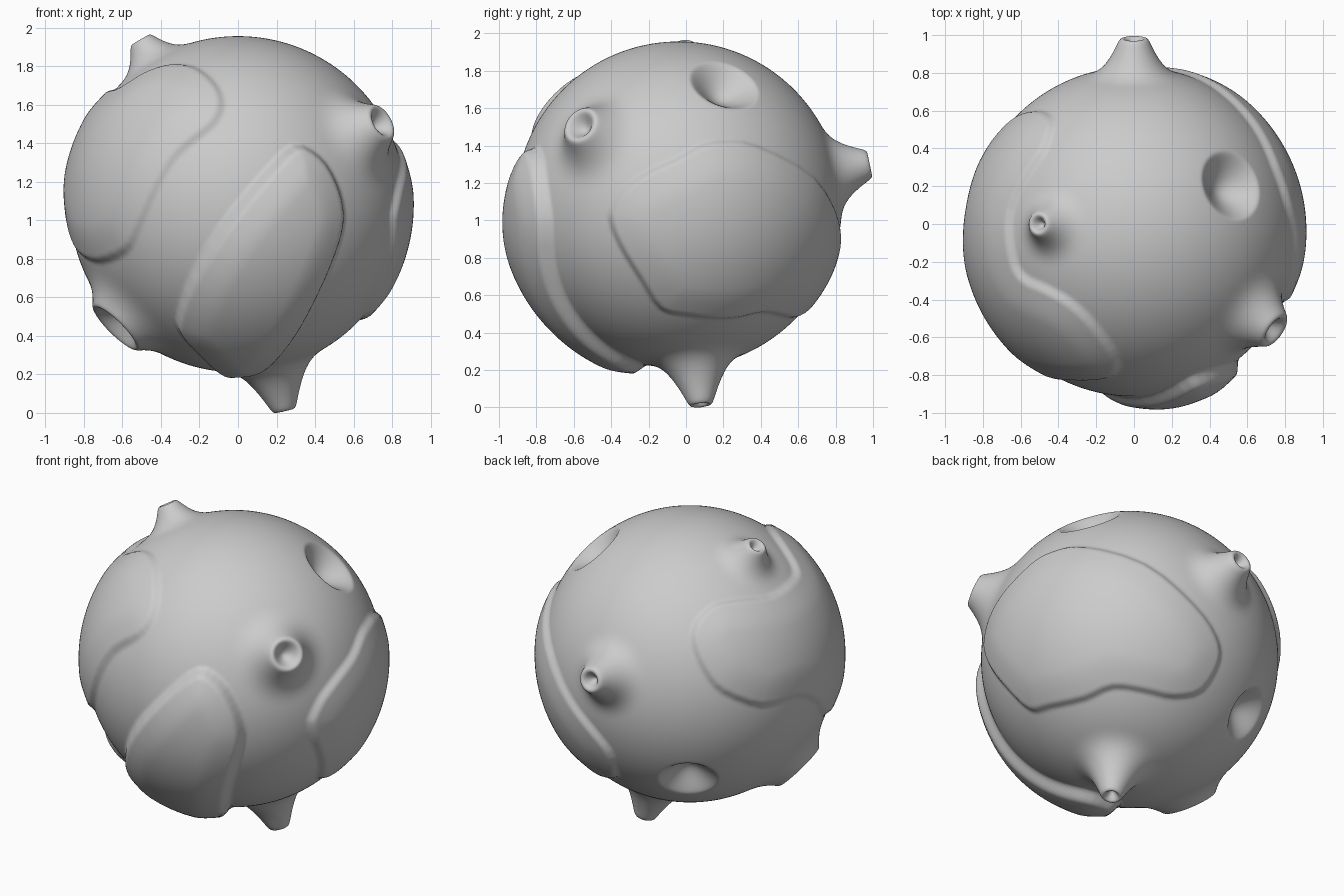
import bpy, bmesh, math
from mathutils import Vector

if "Cube" in bpy.data.objects:
    bpy.data.objects.remove(bpy.data.objects["Cube"])

R = 0.873
CENTRE = Vector((0, -0.04, 1.087))


def view_basis(az, el):
    """Right, up and toward-viewer axes; az is degrees round from the front."""
    a, e = math.radians(az), math.radians(el)
    p = Vector((math.sin(a), -math.cos(a), 0))
    z = Vector((0, 0, 1))
    return z.cross(p), z * math.cos(e) - p * math.sin(e), p * math.cos(e) + z * math.sin(e)


def on_sphere(az, el, pts):
    """Lift flat points seen from one direction onto the ball."""
    r, u, d = view_basis(az, el)
    return [(r * a + u * b + d * math.sqrt(max(R * R - a * a - b * b, 0))).normalized()
            for a, b in pts]


def smoothstep(t):
    t = min(max(t, 0), 1)
    return t * t * (3 - 2 * t)


def round_loop(pts, n=3):
    """Closed smooth curve through the given points."""
    out, m = [], len(pts)
    for i in range(m):
        a, b, c, d = (Vector(pts[(i + k) % m]) for k in (-1, 0, 1, 2))
        for j in range(n):
            t = j / n
            out.append((b * 2 + (c - a) * t + (a * 2 - b * 5 + c * 4 - d) * t * t
                        + (b * 3 - a - c * 3 + d) * t ** 3) / 2)
    return out


class Plateau:
    """Raised land patch: a short soft step, then a gentle swell inward."""
    def __init__(self, outline, step, swell, ramp):
        self.step, self.swell, self.ramp = step, swell, ramp
        self.c = sum(outline, Vector()).normalized()
        self.ex = self.c.orthogonal().normalized()
        self.ey = self.c.cross(self.ex)
        self.cos = min(self.c.dot(p) for p in outline) - 0.06
        loop = round_loop([self.flat(p) for p in outline])
        self.segs = [(*loop[i - 1], *loop[i]) for i in range(len(loop))]

    def flat(self, d):
        x, y = d.dot(self.ex), d.dot(self.ey)
        k = math.acos(min(max(d.dot(self.c), -1), 1)) / max(math.hypot(x, y), 1e-9)
        return x * k, y * k

    def offset(self, d):
        if d.dot(self.c) < self.cos:
            return 0
        x, y = self.flat(d)
        inside, best = False, 9
        for ax, ay, bx, by in self.segs:
            dx, dy = bx - ax, by - ay
            t = ((x - ax) * dx + (y - ay) * dy) / (dx * dx + dy * dy + 1e-12)
            t = 0 if t < 0 else 1 if t > 1 else t
            q = (x - ax - t * dx) ** 2 + (y - ay - t * dy) ** 2
            if q < best:
                best = q
            if (ay > y) != (by > y) and x < ax + (y - ay) * dx / dy:
                inside = not inside
        dist = math.sqrt(best) * (1 if inside else -1) + 0.012
        return self.step * smoothstep(dist / self.ramp) + self.swell * smoothstep(dist / 0.26)


class Vent:
    """Flared cone with a hollow top; zero height makes a plain crater."""
    def __init__(self, d, height, rim, hole, base, depth):
        self.d = Vector(d).normalized()
        self.h, self.rim, self.hole, self.base, self.depth = height, rim, hole, base, depth

    def offset(self, d):
        c = self.d.dot(d)
        if c < math.cos(self.base):
            return 0
        a = math.acos(min(c, 1))
        if a < self.hole:
            return self.h - self.depth * (1 - (a / self.hole) ** 2) ** 1.3
        if a < self.rim:
            return self.h
        return self.h * (1 - (a - self.rim) / (self.base - self.rim)) ** 3


front_land = on_sphere(0, 0, [
    (.28, .31), (.42, .255), (.51, .12), (.55, -.03), (.54, -.15), (.49, -.3),
    (.40, -.5), (.28, -.7), (.14, -.83), (0, -.855), (-.1, -.845), (-.22, -.75),
    (-.31, -.65), (-.32, -.56), (-.25, -.365), (-.1, -.115), (.1, .135)])

left_land = on_sphere(0, 0, [
    (-.585, .61), (-.45, .69), (-.32, .725), (-.2, .70), (-.1, .61), (-.07, .50),
    (-.13, .39), (-.3, .25), (-.42, .05), (-.5, -.13), (-.57, -.25), (-.7, -.305),
    (-.80, -.27), (-.845, -.19)]) + on_sphere(214, 25, [
    (.74, -.29), (.63, -.25), (.43, -.31), (.2, -.23), (.085, -.10), (.02, .06),
    (.04, .19), (.14, .29), (.26, .32), (.46, .347), (.57, .42)])

right_land = on_sphere(90, 0, [
    (-.10, -.555), (-.21, -.395), (-.32, -.215), (-.37, -.085), (-.36, -.01),
    (-.29, .095), (-.16, .185), (-.01, .255), (.12, .325), (.24, .345)]) + on_sphere(142, -30, [
    (-.30, .657), (.07, .56), (.354, .33), (.486, .15), (.51, .0), (.41, -.18),
    (.24, -.225), (.07, -.195), (-.114, -.175), (-.274, -.245), (-.474, -.295)])

plateaus = [Plateau(front_land, 0.055, 0.033, 0.085),
            Plateau(left_land, 0.024, 0.017, 0.06),
            Plateau(right_land, 0.026, 0.014, 0.06)]

vents = [Vent((-.51, .04, .86), .125, .06, .042, .28, .06),      # top
         Vent((0, 1.03, .22), .175, .072, .048, .33, .07),       # back
         Vent((.755, -.53, .43), .14, .10, .08, .38, .07),       # front right
         Vent((.24, .12, -1.07), .235, .055, .04, .36, .06),     # underside
         Vent((-.665, -.22, -.67), .07, .175, .162, .42, .11),   # lower left
         Vent((.525, .25, .655), 0, .22, .22, .225, .125),       # upper crater
         Vent((-.41, .60, -.49), 0, .205, .205, .21, .12)]       # lower crater

# Ball, with a finer mesh round the vents
bm = bmesh.new()
bmesh.ops.create_icosphere(bm, subdivisions=7, radius=1)
near = {v for v in bm.verts if any(v.co.dot(k.d) > math.cos(k.rim + 0.07) for k in vents)}
bmesh.ops.subdivide_edges(bm, edges=[e for e in bm.edges if e.verts[0] in near and e.verts[1] in near],
                          cuts=1, use_grid_fill=True)

# Raise land and vents, sink craters
for v in bm.verts:
    d = v.co.normalized()
    r = R + sum(p.offset(d) for p in plateaus) + sum(k.offset(d) for k in vents)
    v.co = CENTRE + d * r

# Soften the vent rims
near = [v for v in bm.verts if any((v.co - CENTRE).normalized().dot(k.d) > math.cos(k.rim + 0.05) for k in vents)]
for _ in range(3):
    bmesh.ops.smooth_vert(bm, verts=near, factor=0.5, use_axis_x=True, use_axis_y=True, use_axis_z=True)

low = min(v.co.z for v in bm.verts)
bmesh.ops.translate(bm, verts=bm.verts, vec=(0, 0, -low))
for f in bm.faces:
    f.smooth = True

mesh = bpy.data.meshes.new("planet_surface")
bm.to_mesh(mesh)
bm.free()
bpy.context.collection.objects.link(bpy.data.objects.new("planet_surface", mesh))
